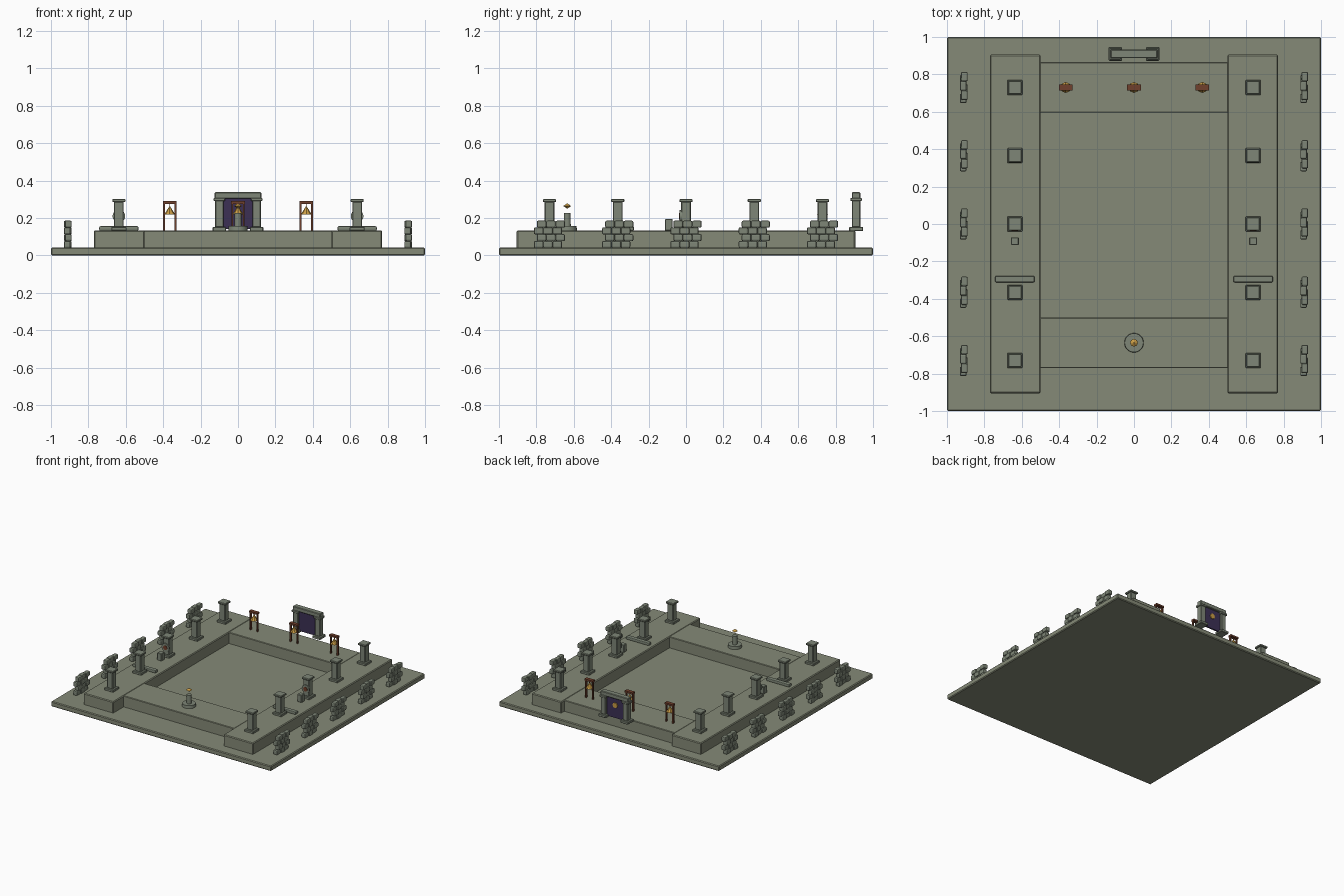
import bpy, math

if "Cube" in bpy.data.objects:
    bpy.data.objects.remove(bpy.data.objects["Cube"])

def mat(name, r, g, b):
    m = bpy.data.materials.new(name)
    m.diffuse_color = (r, g, b, 1)
    m.use_nodes = True
    m.node_tree.nodes["Principled BSDF"].inputs["Base Color"].default_value = m.diffuse_color
    return m

STONE = mat("stone", 0.235, 0.255, 0.185)
BLOCK = mat("weathered_stone", 0.21, 0.24, 0.185)
MOSS = mat("moss", 0.10, 0.20, 0.08)
WOOD = mat("red_wood", 0.16, 0.05, 0.025)
GOLD = mat("gold", 0.60, 0.34, 0.06)
VEIL = mat("purple_veil", 0.045, 0.03, 0.09)

def finish(ob, name, m, bevel=0, smooth=False, segs=1):
    ob.name = name
    ob.data.materials.append(m)
    if bevel:
        b = ob.modifiers.new("bevel", "BEVEL")
        b.width, b.segments = bevel, segs
    if smooth:
        bpy.ops.object.shade_smooth_by_angle()
    return ob

def box(name, x, y, z, m, bevel=0, segs=1):
    """Box from (min, max) ranges."""
    bpy.ops.mesh.primitive_cube_add(size=1, location=[sum(r) / 2 for r in (x, y, z)])
    ob = bpy.context.object
    ob.scale = [r[1] - r[0] for r in (x, y, z)]
    bpy.ops.object.transform_apply(location=False, rotation=False, scale=True)
    return finish(ob, name, m, bevel, segs=segs)

def cbox(name, cx, cy, w, d, z0, z1, m, bevel=0, segs=1):
    """Box centred on cx, cy."""
    return box(name, (cx - w / 2, cx + w / 2), (cy - d / 2, cy + d / 2), (z0, z1), m, bevel, segs)

def cone(name, c, r1, r2, h, m, sides=16, rot=(0, 0, 0), bevel=0):
    bpy.ops.mesh.primitive_cone_add(vertices=sides, radius1=r1, radius2=r2, depth=h,
                                    location=c, rotation=rot)
    return finish(bpy.context.object, name, m, bevel, sides > 8)

def blob(name, c, s, m):
    bpy.ops.mesh.primitive_ico_sphere_add(subdivisions=1, radius=1, location=c)
    ob = bpy.context.object
    ob.scale = s
    return finish(ob, name, m)

TOP = 0.134     # terrace height
FLOOR = 0.042   # ground slab height
ROWS = (-0.73, -0.365, 0, 0.365, 0.73)

# ground slab and the four terraces around the court
box("ground_slab", (-1, 1), (-1, 1), (0, FLOOR), STONE, 0.006)
for s, side in ((-1, "left"), (1, "right")):
    cbox(side + "_terrace", s * 0.635, 0, 0.27, 1.81, FLOOR - 0.01, TOP, STONE, 0.006)
box("front_terrace", (-0.505, 0.505), (-0.77, -0.5), (FLOOR - 0.01, TOP - 0.001), STONE, 0.004)
box("back_terrace", (-0.505, 0.505), (0.595, 0.865), (FLOOR - 0.01, TOP - 0.001), STONE, 0.004)

for s in (-1, 1):
    x = s * 0.637
    for y in ROWS:
        # column: base, shaft, cap
        cbox("column_base", x, y, 0.08, 0.08, TOP - 0.002, 0.152, BLOCK, 0.003)
        cbox("column_shaft", x, y, 0.052, 0.052, 0.15, 0.288, BLOCK, 0.004)
        cbox("column_cap", x, y, 0.07, 0.07, 0.285, 0.301, BLOCK, 0.003)

        # low wall of staggered rounded stones
        wx = s * 0.91
        for row in range(4):
            z = FLOOR - 0.002 + row * 0.036
            shift = 0.008 if row % 2 else -0.008
            for k in (-1, 0, 1):
                cbox("wall_stone", wx + 0.003 * (-1) ** (row + k), y + k * 0.05 + shift,
                     0.036, 0.051, z, z + 0.038, BLOCK, 0.008, 2)
        for k in (-1, 0, 1):
            blob("wall_moss", (wx - 0.01 * k, y + k * 0.045, 0.179), (0.008, 0.009, 0.005), MOSS)

    # round plaque on the middle columns and the stub in front of it
    cone("plaque", (x, -0.028, 0.21), 0.034, 0.034, 0.012, BLOCK, 16, (math.pi / 2, 0, 0))
    cone("plaque_centre", (x, -0.034, 0.21), 0.018, 0.018, 0.006, WOOD, 16, (math.pi / 2, 0, 0))
    cbox("stone_stub", x, -0.092, 0.042, 0.042, TOP - 0.002, 0.195, BLOCK, 0.004)
    # fallen beam
    cbox("fallen_beam", x, -0.295, 0.21, 0.034, TOP - 0.002, 0.156, BLOCK, 0.006, 2)

    # portal legs
    cbox("portal_foot", s * 0.1, 0.91, 0.07, 0.075, TOP - 0.003, 0.152, BLOCK, 0.003)
    cbox("portal_leg", s * 0.1, 0.91, 0.045, 0.045, 0.15, 0.30, BLOCK, 0.004)
    cbox("portal_capital", s * 0.1, 0.91, 0.06, 0.06, 0.29, 0.308, BLOCK, 0.003)

# portal lintel, veil and rear emblem
cbox("portal_lintel", 0, 0.91, 0.25, 0.045, 0.304, 0.338, BLOCK, 0.004)
cbox("portal_veil", 0, 0.91, 0.16, 0.012, 0.14, 0.306, VEIL)
cone("portal_emblem", (0, 0.919, 0.245), 0.022, 0.022, 0.008, GOLD, 8, (math.pi / 2, 0, 0))

# three bell frames on the back terrace
for x in (-0.365, 0, 0.365):
    for s in (-1, 1):
        cbox("bell_post", x + s * 0.031, 0.73, 0.01, 0.014, TOP - 0.002, 0.282, WOOD)
    cbox("bell_beam", x, 0.73, 0.074, 0.03, 0.276, 0.29, WOOD)
    cbox("bell_cord", x, 0.73, 0.004, 0.004, 0.255, 0.278, WOOD)
    cone("bell", (x, 0.73, 0.24), 0.029, 0.003, 0.042, GOLD, 8)

# pedestal with a floating gem
cone("pedestal_base", (0, -0.635, 0.145), 0.052, 0.05, 0.024, BLOCK, 24)
cone("pedestal_post", (0, -0.635, 0.19), 0.019, 0.018, 0.072, BLOCK, 16)
cone("gem_upper", (0, -0.635, 0.2705), 0.021, 0.002, 0.013, GOLD, 8)
cone("gem_lower", (0, -0.635, 0.2575), 0.002, 0.021, 0.013, GOLD, 8)
